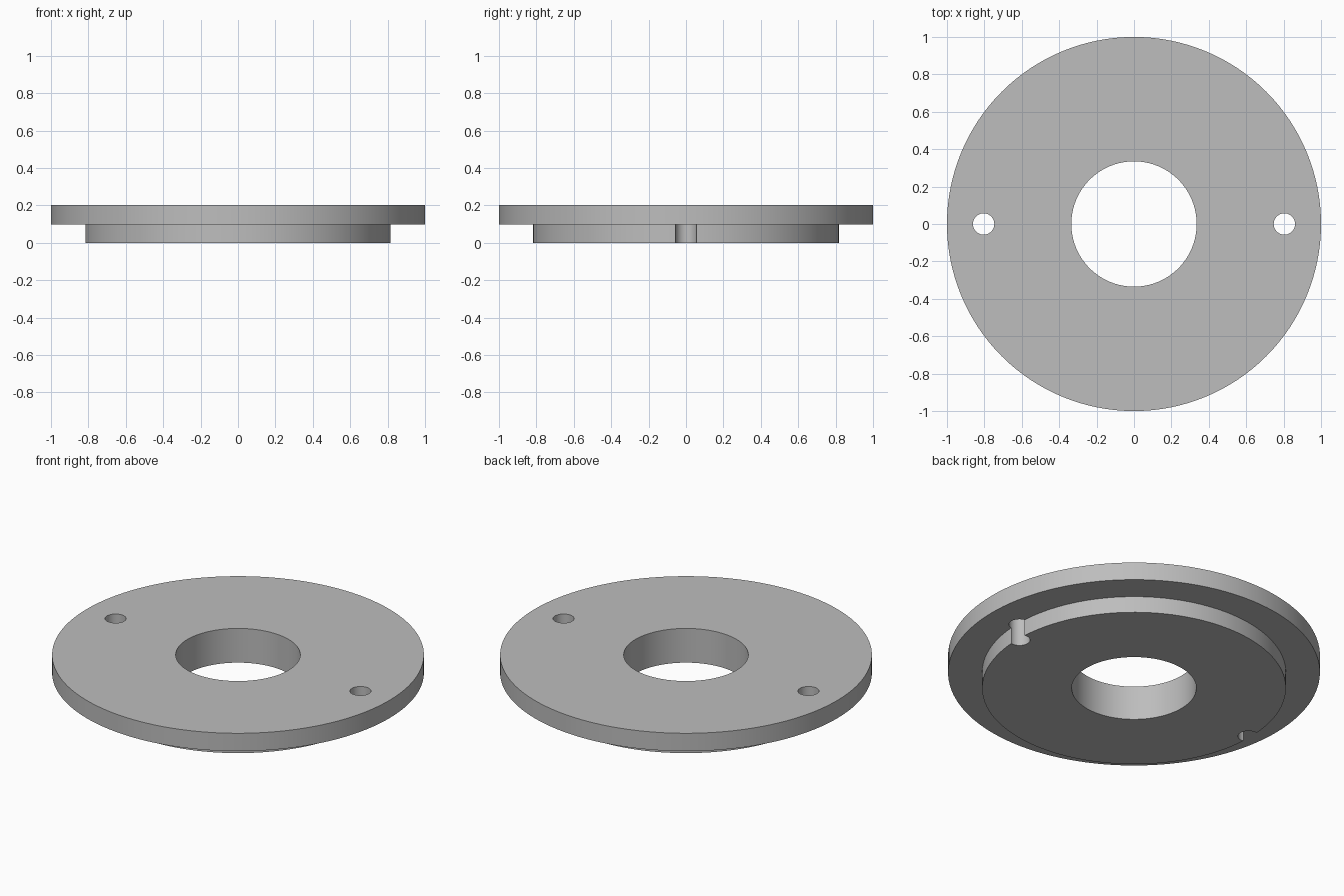
import bpy
import bmesh
import math

cube = bpy.data.objects.get("Cube")
if cube:
    bpy.data.objects.remove(cube, do_unlink=True)

OUTER_R, STEP_R, BORE_R = 1.0, 0.817, 0.335
STEP_Z, TOP_Z = 0.097, 0.203
HOLE_X, HOLE_R = 0.804, 0.057

grey = bpy.data.materials.new("plain grey")
grey.use_nodes = True
colour = (0.51, 0.51, 0.51, 1)
grey.diffuse_color = colour
grey.node_tree.nodes["Principled BSDF"].inputs["Base Color"].default_value = colour


def lathe(name, profile, segments):
    """Revolve a closed (radius, height) profile around z."""
    bm = bmesh.new()
    verts = [bm.verts.new((r, 0, z)) for r, z in profile]
    edges = [bm.edges.new((v, verts[i - 1])) for i, v in enumerate(verts)]
    bmesh.ops.spin(bm, geom=verts + edges, cent=(0, 0, 0), axis=(0, 0, 1),
                   angle=math.tau, steps=segments, use_merge=True)
    bmesh.ops.remove_doubles(bm, verts=bm.verts, dist=1e-5)
    bmesh.ops.recalc_face_normals(bm, faces=bm.faces)
    mesh = bpy.data.meshes.new(name)
    bm.to_mesh(mesh)
    bm.free()
    mesh.materials.append(grey)
    obj = bpy.data.objects.new(name, mesh)
    bpy.context.collection.objects.link(obj)
    return obj


# Stepped ring: wide flange on top, narrower spigot below, central bore
flange = lathe("flange_plate", [(BORE_R, 0), (STEP_R, 0), (STEP_R, STEP_Z),
                                (OUTER_R, STEP_Z), (OUTER_R, TOP_Z), (BORE_R, TOP_Z)], 128)
bpy.context.view_layer.objects.active = flange
flange.select_set(True)

# Two bolt holes that break out through the spigot's edge
for side in (-1, 1):
    bm = bmesh.new()
    bmesh.ops.create_cone(bm, cap_ends=True, segments=48, radius1=HOLE_R,
                          radius2=HOLE_R, depth=1)
    mesh = bpy.data.meshes.new("bolt_hole_cutter")
    bm.to_mesh(mesh)
    bm.free()
    mesh.materials.append(grey)
    cutter = bpy.data.objects.new("bolt_hole_cutter", mesh)
    cutter.location.x = side * HOLE_X
    cutter.hide_render = True
    bpy.context.collection.objects.link(cutter)
    cut = flange.modifiers.new("bolt hole", 'BOOLEAN')
    cut.operation = 'DIFFERENCE'
    cut.solver = 'EXACT'
    cut.object = cutter
    bpy.ops.object.modifier_apply(modifier=cut.name)
    bpy.data.objects.remove(cutter, do_unlink=True)

bpy.ops.object.shade_smooth_by_angle(angle=math.radians(30))
